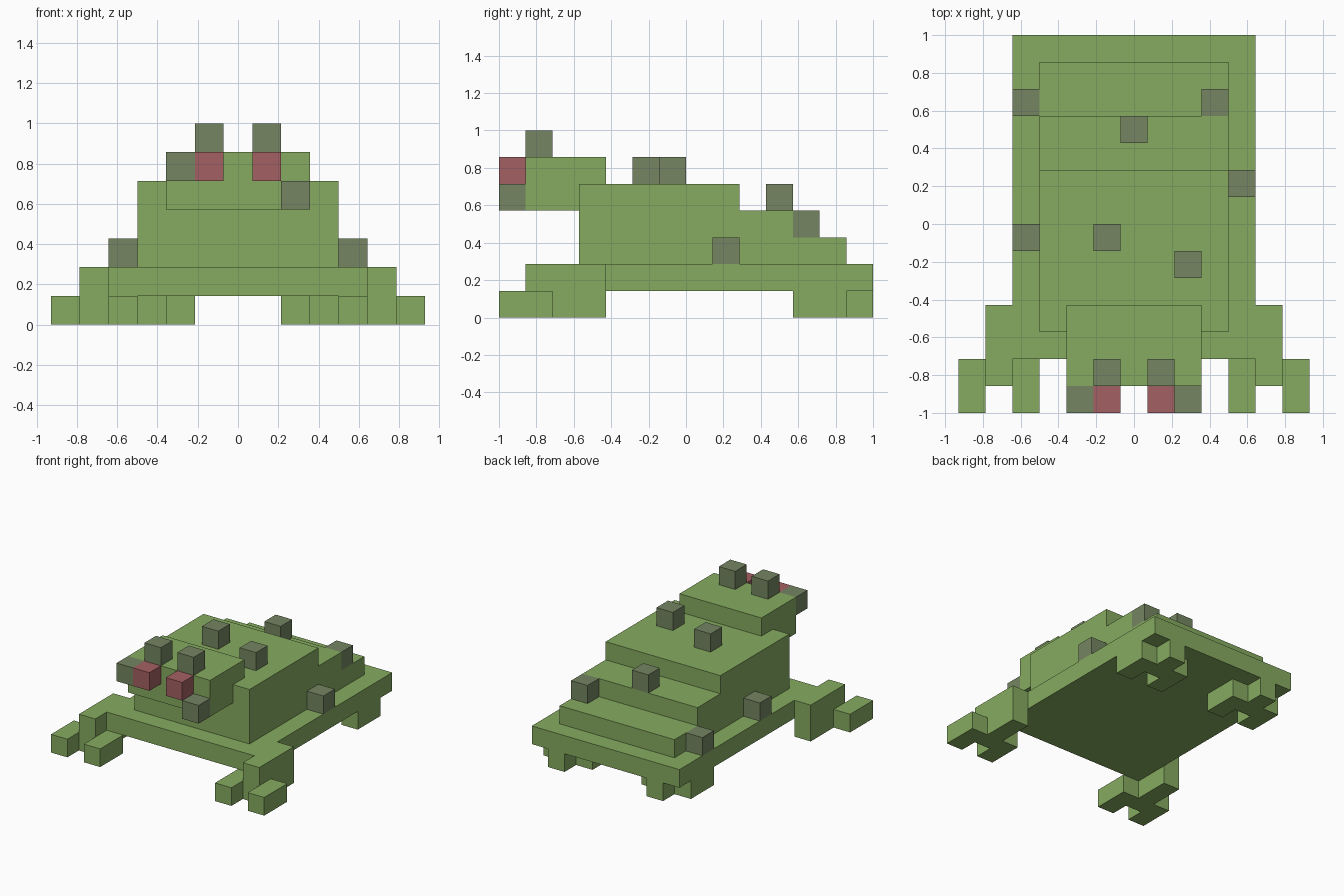
import bpy
import bmesh
from mathutils import Vector

cube = bpy.data.objects.get("Cube")
if cube:
    bpy.data.objects.remove(cube, do_unlink=True)

U = 1 / 7  # size of one block


def material(name, rgb):
    mat = bpy.data.materials.new(name)
    mat.use_nodes = True
    mat.diffuse_color = (*rgb, 1)
    bsdf = next(n for n in mat.node_tree.nodes if n.type == "BSDF_PRINCIPLED")
    bsdf.inputs["Base Color"].default_value = (*rgb, 1)
    return mat


green = material("skin_green", (0.238, 0.407, 0.117))
grey = material("wart_grey_green", (0.178, 0.235, 0.122))
red = material("eye_red", (0.366, 0.117, 0.122))


def box(name, low, high, mat):
    """Box between two corners, measured in blocks."""
    low, high = Vector(low), Vector(high)
    bm = bmesh.new()
    bmesh.ops.create_cube(bm, size=1)
    for v in bm.verts:
        v.co = U * ((low + high) / 2 + v.co * (high - low))
    mesh = bpy.data.meshes.new(name)
    bm.to_mesh(mesh)
    bm.free()
    mesh.materials.append(mat)
    obj = bpy.data.objects.new(name, mesh)
    bpy.context.collection.objects.link(obj)
    return obj


def pair(name, low, high, mat):
    """Left box and its mirror image on the right."""
    box("left_" + name, low, high, mat)
    box("right_" + name, (-high[0], low[1], low[2]), (-low[0], high[1], high[2]), mat)


def block(name, x, y, z, mat):
    """Single block, x at its centre, y and z at its low corner."""
    box(name, (x - 0.5, y, z), (x + 0.5, y + 1, z + 1), mat)


# Flat belly slab and stepped back
box("belly_slab", (-4.5, -5, 1), (4.5, 7, 2), green)
for i, back in enumerate((6, 4, 2)):
    box(f"back_step_{i + 1}", (-3.5, -4, 2 + i), (3.5, back, 3 + i), green)

# Head
box("head", (-2.5, -6, 4), (2.5, -3, 6), green)

# Front legs and forked toes
pair("front_leg", (4.5, -6, 0), (5.5, -3, 2), green)
pair("front_inner_toe", (3.5, -7, 0), (4.5, -5, 1), green)
pair("front_outer_toe", (5.5, -7, 0), (6.5, -5, 1), green)

# Rear legs and forked toes
pair("rear_leg", (2.5, 5, 0), (3.5, 7, 1), green)
pair("rear_inner_toe", (1.5, 4, 0), (2.5, 6, 1), green)
pair("rear_outer_toe", (3.5, 4, 0), (4.5, 6, 1), green)

# Eyes and brow knobs
for side, x in (("left", 1), ("right", -1)):
    block(side + "_eye", x, -7, 5, red)
    block(side + "_brow", x, -6, 6, grey)

# Warts on face, back and flanks
warts = [(-2, -7, 5), (2, -7, 4), (2, -2, 5), (-1, -1, 5), (0, 3, 4),
         (3, 4, 3), (4, 1, 2), (-4, -1, 2), (-4, 4, 2)]
for i, (x, y, z) in enumerate(warts):
    block(f"wart_{i + 1}", x, y, z, grey)
